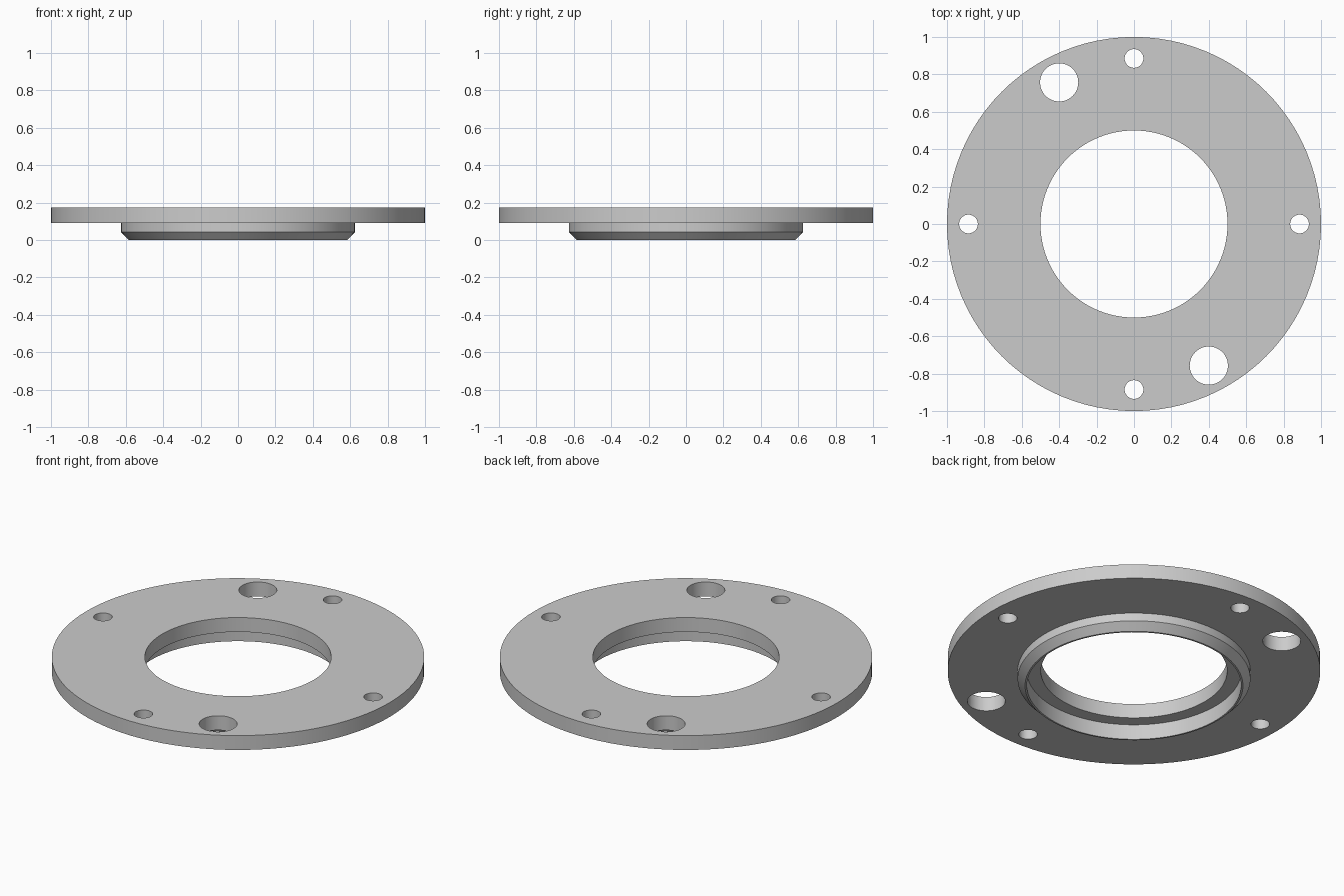
import bpy, bmesh
from math import radians, tau, cos, sin
from mathutils import Matrix, Vector

old = bpy.data.objects.get("Cube")
if old:
    bpy.data.objects.remove(old, do_unlink=True)

SEGMENTS = 96
PLATE_BOTTOM, PLATE_TOP = 0.09, 0.175

grey = bpy.data.materials.new("plain grey")
grey.use_nodes = True
colour = (0.6, 0.6, 0.6, 1)
grey.diffuse_color = colour
grey.node_tree.nodes["Principled BSDF"].inputs["Base Color"].default_value = colour


def add_object(name, bm):
    mesh = bpy.data.meshes.new(name)
    bmesh.ops.recalc_face_normals(bm, faces=bm.faces)
    bm.to_mesh(mesh)
    bm.free()
    mesh.materials.append(grey)
    obj = bpy.data.objects.new(name, mesh)
    bpy.context.collection.objects.link(obj)
    return obj


def lathe(name, profile):
    """Revolve a closed (radius, height) outline around z."""
    bm = bmesh.new()
    rings = [[bm.verts.new((r * cos(tau * i / SEGMENTS), r * sin(tau * i / SEGMENTS), z))
              for i in range(SEGMENTS)] for r, z in profile]
    for k, ring in enumerate(rings):
        following = rings[(k + 1) % len(rings)]
        for i in range(SEGMENTS):
            j = (i + 1) % SEGMENTS
            bm.faces.new((ring[i], ring[j], following[j], following[i]))
    return add_object(name, bm)


# Flange plate with chamfered locating collar and recessed bore
flange = lathe("flange_plate", [
    (0.5, PLATE_TOP), (1.0, PLATE_TOP), (1.0, PLATE_BOTTOM),   # plate
    (0.625, PLATE_BOTTOM), (0.625, 0.042), (0.585, 0),         # collar
    (0.575, 0), (0.575, PLATE_BOTTOM), (0.5, PLATE_BOTTOM),    # recess
])

# Four bolt holes and two larger holes on opposite sides
holes = [(0.885, 0, 0.05), (0, 0.885, 0.05), (0.4, -0.757, 0.102)]
bm = bmesh.new()
for x, y, radius in holes:
    for side in (1, -1):
        bmesh.ops.create_cone(bm, cap_ends=True, segments=48, radius1=radius,
                              radius2=radius, depth=0.4,
                              matrix=Matrix.Translation(Vector((side * x, side * y, 0.13))))
cutter = add_object("hole_cutter", bm)
cutter.hide_render = True

cut = flange.modifiers.new("holes", 'BOOLEAN')
cut.operation = 'DIFFERENCE'
cut.solver = 'EXACT'
cut.object = cutter

# Apply the cut, then smooth the round walls and keep the edges sharp
bpy.ops.object.select_all(action='DESELECT')
flange.select_set(True)
bpy.context.view_layer.objects.active = flange
bpy.ops.object.modifier_apply(modifier=cut.name)
bpy.data.objects.remove(cutter, do_unlink=True)
bpy.ops.object.shade_smooth_by_angle(angle=radians(30))
